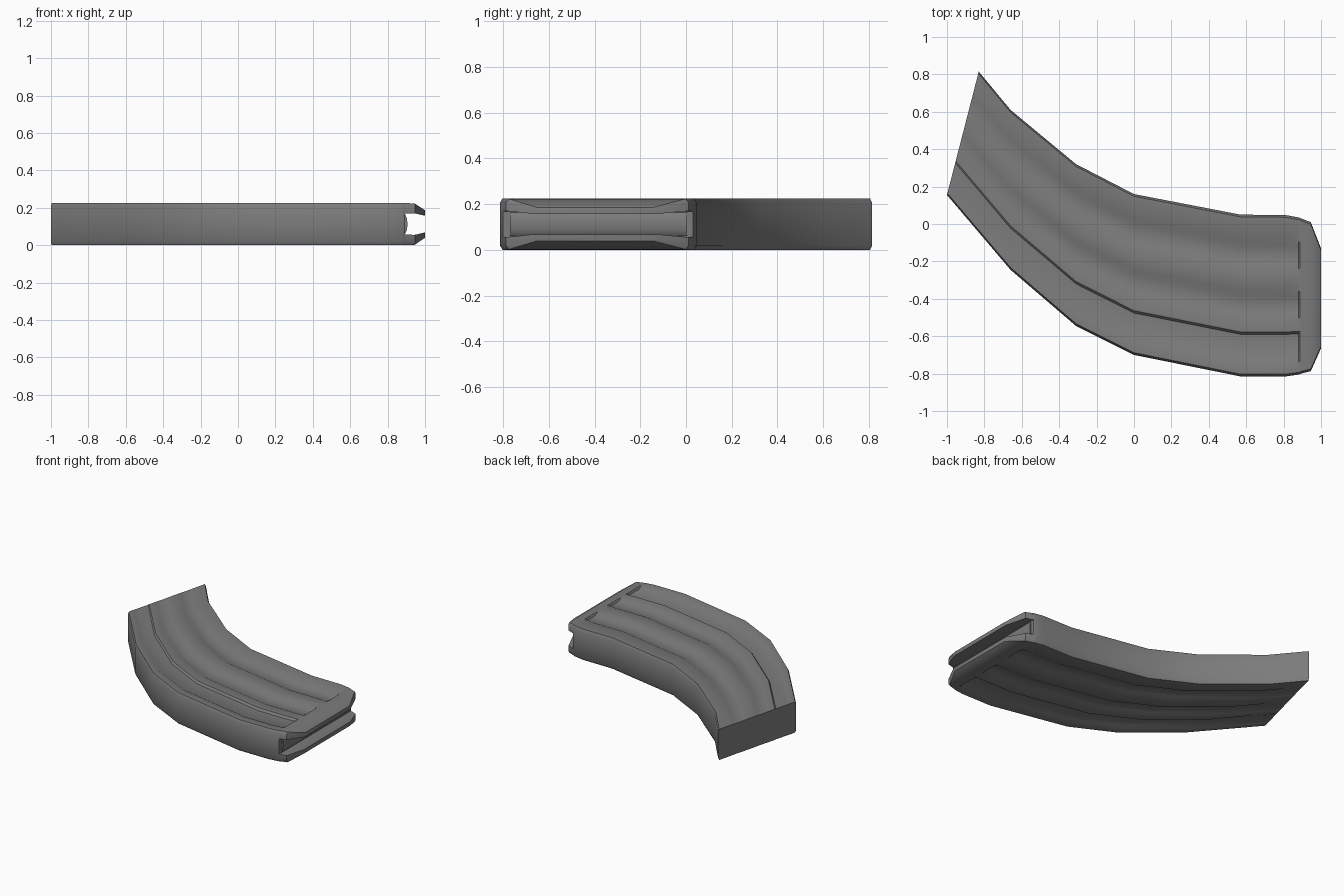
import bpy, bmesh, math

if "Cube" in bpy.data.objects:
    bpy.data.objects.remove(bpy.data.objects["Cube"])

H = 0.225  # overall thickness

dark = bpy.data.materials.new("dark_grey_metal")
dark.diffuse_color = (0.2, 0.2, 0.2, 1)
dark.use_nodes = True
dark.node_tree.nodes["Principled BSDF"].inputs["Base Color"].default_value = dark.diffuse_color


def loft(name, sections):
    """Skin a list of equal-length closed sections and cap both ends."""
    bm = bmesh.new()
    rings = [[bm.verts.new(p) for p in s] for s in sections]
    n = len(rings[0])
    for a, b in zip(rings, rings[1:]):
        for i in range(n):
            j = (i + 1) % n
            bm.faces.new((a[i], a[j], b[j], b[i]))
    bm.faces.new(rings[0])
    bm.faces.new(rings[-1])
    bmesh.ops.recalc_face_normals(bm, faces=bm.faces)
    me = bpy.data.meshes.new(name)
    bm.to_mesh(me)
    bm.free()
    me.materials.append(dark)
    ob = bpy.data.objects.new(name, me)
    bpy.context.collection.objects.link(ob)
    bpy.ops.object.select_all(action='DESELECT')
    ob.select_set(True)
    bpy.context.view_layer.objects.active = ob
    bpy.ops.object.shade_smooth_by_angle(angle=math.radians(35))
    return ob


# Three pressed channels across the width: (start, end, lower slope, upper slope)
channels = [(0.08, 0.275, 0.03, 0.015),
            (0.36, 0.53, 0.035, 0.035),
            (0.675, 0.845, 0.035, 0.035)]
profile = [(0.0, 0.02), (0.014, 0.0)]
for a, b, s0, s1 in channels:
    profile += [(a, 0.0), (a + s0, None), (b - s1, None), (b, 0.0)]
profile += [(0.986, 0.0), (1.0, 0.02)]


def section(low, high, depth):
    """Cross-section from the outer to the inner curve, mirrored about mid thickness."""
    top, bottom = [], []
    for t, d in profile:
        d = depth if d is None else d
        x = low[0] + (high[0] - low[0]) * t
        y = low[1] + (high[1] - low[1]) * t
        top.append((x, y, H - d))
        bottom.append((x, y, d))
    return top + bottom[::-1]


# Curved body: outer curve point, inner curve point, channel depth
stations = [((-1.0, 0.155), (-0.83, 0.815), 0.001),
            ((-0.66, -0.245), (-0.66, 0.61), 0.012),
            ((-0.31, -0.545), (-0.31, 0.32), 0.015),
            ((0.0, -0.70), (0.0, 0.16), 0.015),
            ((0.57, -0.815), (0.57, 0.05), 0.015),
            ((0.81, -0.815), (0.81, 0.048), 0.015),
            ((0.88, -0.805), (0.88, 0.035), 0.015),
            ((0.887, -0.803), (0.887, 0.033), 0.0),
            ((0.893, -0.80), (0.893, 0.03), 0.0)]
loft("curved_body", [section(*s) for s in stations])


# Feed lips: a tapering pair above and below the open slot
def lip_section(x, y0, y1, inner, edge, outer):
    c = 0.012
    return [(x, y0, inner), (x, y0, edge), (x, y0 + c, outer),
            (x, y1 - c, outer), (x, y1, edge), (x, y1, inner)]


lip = [lip_section(0.893, -0.80, 0.03, 0.168, 0.205, 0.225),
       lip_section(0.945, -0.787, 0.01, 0.17, 0.208, 0.223),
       lip_section(1.0, -0.665, -0.13, 0.157, 0.182, 0.186)]
loft("upper_feed_lip", lip)
loft("lower_feed_lip", [[(x, y, H - z) for x, y, z in s] for s in lip])

# Gently rounded follower closing the slot
bulge = [(0.885, 0.055), (0.895, 0.062), (0.904, 0.085), (0.906, 0.1125),
         (0.904, 0.14), (0.895, 0.163), (0.885, 0.17)]
loft("follower", [[(x, y, z) for x, z in bulge] for y in (-0.77, 0.005)])
